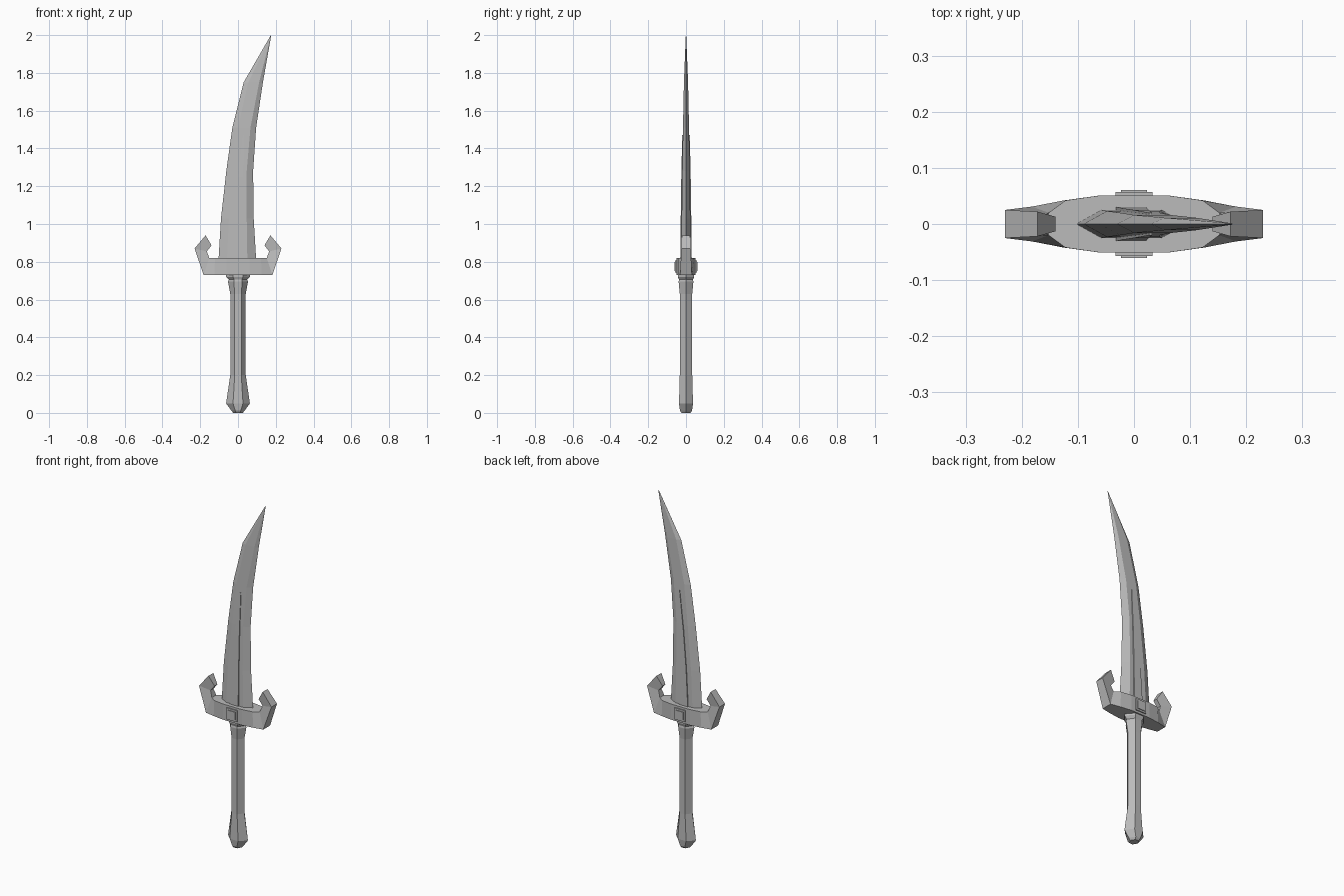
import bpy, bmesh

cube = bpy.data.objects.get("Cube")
if cube:
    bpy.data.objects.remove(cube, do_unlink=True)

steel = bpy.data.materials.new("grey_steel")
steel.use_nodes = True
GREY = (0.5, 0.5, 0.5, 1)
steel.diffuse_color = GREY
steel.node_tree.nodes["Principled BSDF"].inputs["Base Color"].default_value = GREY


def loft(name, rings):
    """Skin a closed solid through a list of equal-length rings."""
    bm = bmesh.new()
    loops = [[bm.verts.new(p) for p in ring] for ring in rings]
    n = len(loops[0])
    for a, b in zip(loops, loops[1:]):
        for i in range(n):
            j = (i + 1) % n
            bm.faces.new((a[i], a[j], b[j], b[i]))
    bm.faces.new(loops[0][::-1])
    bm.faces.new(loops[-1])
    bmesh.ops.remove_doubles(bm, verts=bm.verts, dist=0.0005)
    bmesh.ops.recalc_face_normals(bm, faces=bm.faces)
    mesh = bpy.data.meshes.new(name)
    bm.to_mesh(mesh)
    bm.free()
    mesh.materials.append(steel)
    obj = bpy.data.objects.new(name, mesh)
    bpy.context.collection.objects.link(obj)
    return obj


def rect(x0, x1, y0, y1, z):
    return [(x0, y0, z), (x1, y0, z), (x1, y1, z), (x0, y1, z)]


# Grip: hexagonal sections with flared pommel and collar (z, half width, half depth)
grip = [(0.0, 0.025, 0.024), (0.012, 0.035, 0.032), (0.05, 0.063, 0.037),
        (0.2, 0.041, 0.033), (0.63, 0.041, 0.033), (0.695, 0.053, 0.039),
        (0.705, 0.048, 0.037), (0.72, 0.063, 0.043), (0.735, 0.063, 0.043)]
loft("grip", [[(-w, 0, z), (-w * 0.42, -d, z), (w * 0.42, -d, z),
               (w, 0, z), (w * 0.42, d, z), (-w * 0.42, d, z)]
              for z, w, d in grip])

# Blade: curved, bevelled on both edges
# (z, left edge, left ridge, right ridge, right edge, half thickness)
blade = [(0.78, -0.105, -0.06, 0.05, 0.098, 0.025),
         (1.03, -0.09, -0.048, 0.046, 0.083, 0.023),
         (1.28, -0.062, -0.025, 0.046, 0.08, 0.02),
         (1.51, -0.03, 0.0, 0.066, 0.096, 0.016),
         (1.75, 0.03, 0.055, 0.112, 0.132, 0.011),
         (2.0, 0.174, 0.1745, 0.1755, 0.176, 0.001)]
loft("blade", [[(l, 0, z), (a, -t, z), (b, -t, z), (r, 0, z), (b, t, z), (a, t, z)]
               for z, l, a, b, r, t in blade])

# Raised central rib showing on both faces of the blade
rib = [(0.78, -0.034, 0.022, 0.031), (1.03, -0.02, 0.023, 0.028),
       (1.25, 0.0, 0.026, 0.025), (1.47, 0.027, 0.032, 0.02)]
loft("blade_rib", [rect(l, r, -t, t, z) for z, l, r, t in rib])

# Guard: tapering bar ending in inward hooks
# (outer x, outer z, inner x, inner z, outer half depth, inner half depth)
side = [(0.06, 0.73, 0.06, 0.82, 0.051, 0.051),
        (0.125, 0.73, 0.122, 0.82, 0.042, 0.042),
        (0.182, 0.73, 0.152, 0.82, 0.031, 0.02),
        (0.23, 0.87, 0.165, 0.855, 0.025, 0.013),
        (0.172, 0.94, 0.14, 0.887, 0.022, 0.013)]


def guard_ring(s, station):
    xo, zo, xi, zi, do, di = station
    return [(s * xo, -do, zo), (s * xi, -di, zi), (s * xi, di, zi), (s * xo, do, zo)]


loft("guard", [guard_ring(-1, st) for st in reversed(side)] +
     [guard_ring(1, st) for st in side])

# Stepped square studs on the front and back of the guard
for s, label in ((-1, "front"), (1, "back")):
    steps = [(0.033, 0.04), (0.033, 0.057), (0.023, 0.057), (0.023, 0.061)]
    loft(label + "_guard_stud",
         [[(-h, s * y, 0.775 - h), (h, s * y, 0.775 - h),
           (h, s * y, 0.775 + h), (-h, s * y, 0.775 + h)] for h, y in steps])
